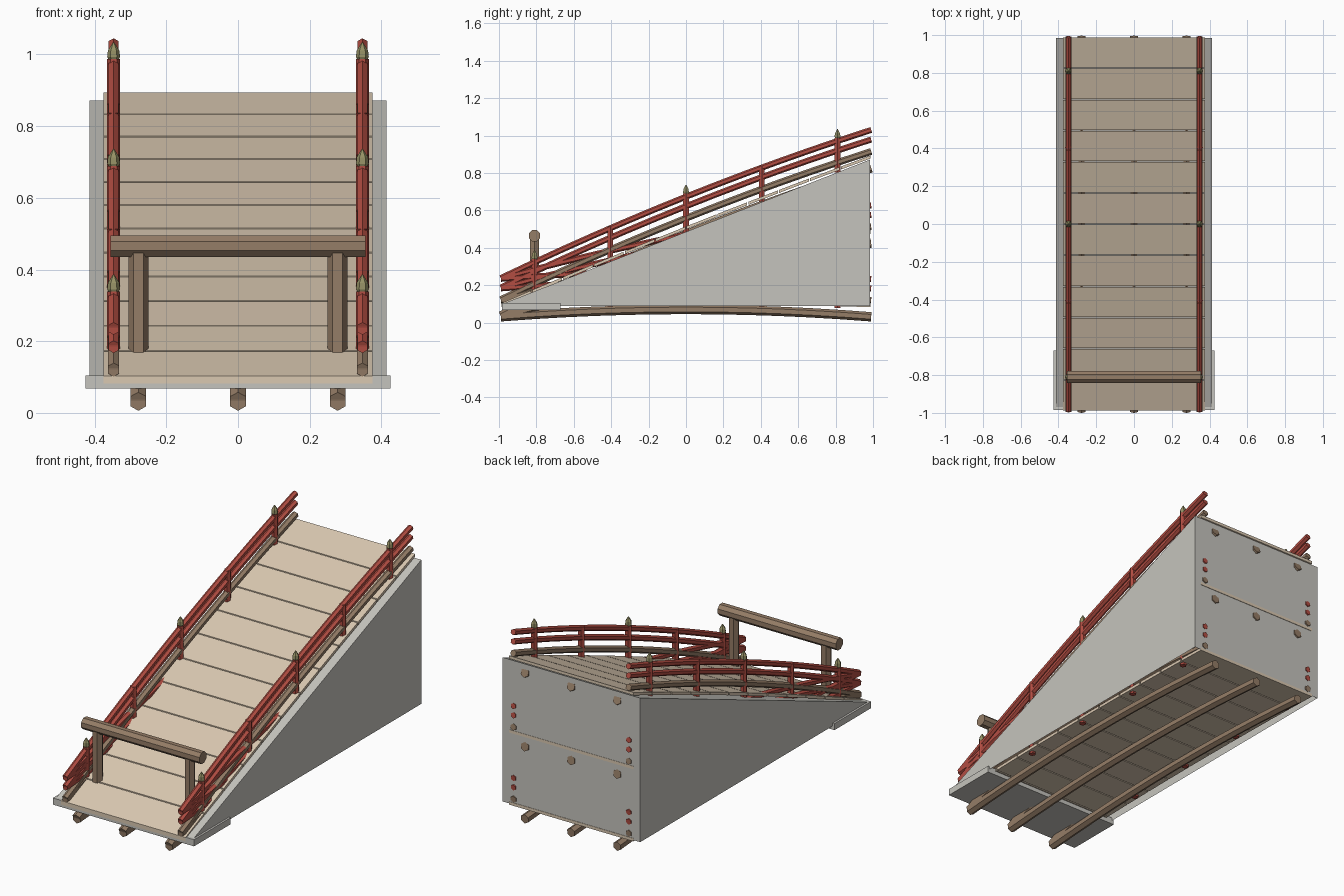
import bpy, bmesh, math
from mathutils import Vector

if "Cube" in bpy.data.objects:
    bpy.data.objects.remove(bpy.data.objects["Cube"], do_unlink=True)


def material(name, rgb):
    m = bpy.data.materials.new(name)
    m.use_nodes = True
    m.diffuse_color = (*rgb, 1)
    m.node_tree.nodes["Principled BSDF"].inputs["Base Color"].default_value = (*rgb, 1)
    return m


PLANK = material("pale plank wood", (0.70, 0.58, 0.44))
STONE = material("grey stone", (0.56, 0.55, 0.51))
RED = material("red lacquer", (0.45, 0.075, 0.055))
WOOD = material("brown timber", (0.30, 0.205, 0.135))
BRASS = material("aged brass", (0.30, 0.28, 0.13))


def finish(bm, name, mat):
    bmesh.ops.recalc_face_normals(bm, faces=bm.faces)
    mesh = bpy.data.meshes.new(name)
    bm.to_mesh(mesh)
    bm.free()
    mesh.materials.append(mat)
    obj = bpy.data.objects.new(name, mesh)
    bpy.context.collection.objects.link(obj)
    return obj


def tube(bm, path, radii, sides=6, turn=0.0):
    """Sweep a polygon along a path, with one radius per point."""
    path = [Vector(p) for p in path]
    rings = []
    for i, p in enumerate(path):
        t = (path[min(i + 1, len(path) - 1)] - path[max(i - 1, 0)]).normalized()
        u = Vector((0, 1, 0)) if abs(t.x) > 0.9 or abs(t.z) > 0.9 else Vector((1, 0, 0))
        v = t.cross(u).normalized()
        ring = []
        for k in range(sides):
            a = math.tau * (k + 0.5) / sides + turn
            ring.append(bm.verts.new(p + radii[i] * (math.cos(a) * u + math.sin(a) * v)))
        rings.append(ring)
    for a, b in zip(rings, rings[1:]):
        for k in range(sides):
            n = (k + 1) % sides
            bm.faces.new((a[k], a[n], b[n], b[k]))
    bm.faces.new(rings[0])
    bm.faces.new(rings[-1])


def box(bm, x, y0, y1, z0, z1):
    """Block across the width whose ends sit at heights given by (low, high) pairs."""
    vs = [bm.verts.new((sx * x, y, z)) for y, zz in ((y0, z0), (y1, z1))
          for sx, z in ((-1, zz[0]), (1, zz[0]), (1, zz[1]), (-1, zz[1]))]
    a, b = vs[:4], vs[4:]
    bm.faces.new(a)
    bm.faces.new(b)
    for k in range(4):
        n = (k + 1) % 4
        bm.faces.new((a[k], a[n], b[n], b[k]))


def arch(y, base, rise, bump=0.04):
    return base + rise * (y + 1) / 2 + bump * (1 - y * y)


def arched_bar(bm, x, base, rise, r, steps=12):
    ys = [-0.99 + 1.98 * i / steps for i in range(steps + 1)]
    tube(bm, [(x, y, arch(y, base, rise)) for y in ys], [r] * len(ys))


def bridge(prefix, rise):
    """One arched walkway climbing by the given rise."""
    # deck planks
    bm = bmesh.new()
    count = 12
    for i in range(count):
        y0 = -0.99 + 1.98 * i / count + 0.003
        y1 = -0.99 + 1.98 * (i + 1) / count - 0.003
        za, zb = (arch(y, 0.09, rise, 0.016) for y in (y0, y1))
        box(bm, 0.375, y0, y1, (za - 0.008, za + 0.008), (zb - 0.008, zb + 0.008))
    finish(bm, prefix + "_deck_planks", PLANK)
    # stringers under the deck
    bm = bmesh.new()
    for x in (-0.278, 0, 0.278):
        arched_bar(bm, x, 0.03, rise, 0.025)
    finish(bm, prefix + "_stringers", WOOD)

    for side, x in (("left", 0.347), ("right", -0.347)):
        # kerb log
        bm = bmesh.new()
        arched_bar(bm, x, 0.118, rise, 0.018)
        finish(bm, f"{prefix}_{side}_kerb_log", WOOD)
        # two handrails and their posts
        bm = bmesh.new()
        for base in (0.233, 0.182):
            arched_bar(bm, x, base, rise, 0.016)
        caps = bmesh.new()
        for i, y in enumerate((-0.81, -0.405, 0, 0.405, 0.81)):
            top = arch(y, 0.233, rise)
            foot = arch(y, 0.072, rise, 0.016)
            capped = i % 2 == 0
            tube(bm, [(x, y, foot), (x, y, top + (0.016 if capped else 0.008))], [0.018] * 2)
            # pointed cap
            if capped:
                tube(caps, [(x, y, top + h) for h in (0.012, 0.022, 0.04, 0.063)],
                     [0.012, 0.018, 0.016, 0.002])
        finish(bm, f"{prefix}_{side}_railing", RED)
        finish(caps, f"{prefix}_{side}_post_caps", BRASS)


for prefix, rise in (("low", 0.0), ("middle", 0.395), ("high", 0.8)):
    bridge(prefix, rise)

# stone ramp body, open underneath
bm = bmesh.new()
outline = [(-0.98, 0.088), (-0.98, 0.1), (0.985, 0.872), (0.985, 0.088)]
left, right = ([bm.verts.new((x, y, z)) for y, z in outline] for x in (0.414, -0.414))
bm.faces.new(left)
bm.faces.new(right)
for k in range(3):
    bm.faces.new((left[k], left[k + 1], right[k + 1], right[k]))
finish(bm, "ramp_body", STONE)

# landing slab at the foot
bm = bmesh.new()
box(bm, 0.425, -0.985, -0.67, (0.068, 0.104), (0.068, 0.104))
finish(bm, "landing_slab", STONE)

# timber gate
bm = bmesh.new()
for x in (-0.278, 0.278):
    tube(bm, [(x, -0.81, 0.15), (x, -0.81, 0.45)], [0.028] * 2)
finish(bm, "gate_posts", WOOD)
bm = bmesh.new()
tube(bm, [(-0.356, -0.81, 0.465), (0.356, -0.81, 0.465)], [0.033] * 2, sides=8)
finish(bm, "gate_beam", WOOD)
